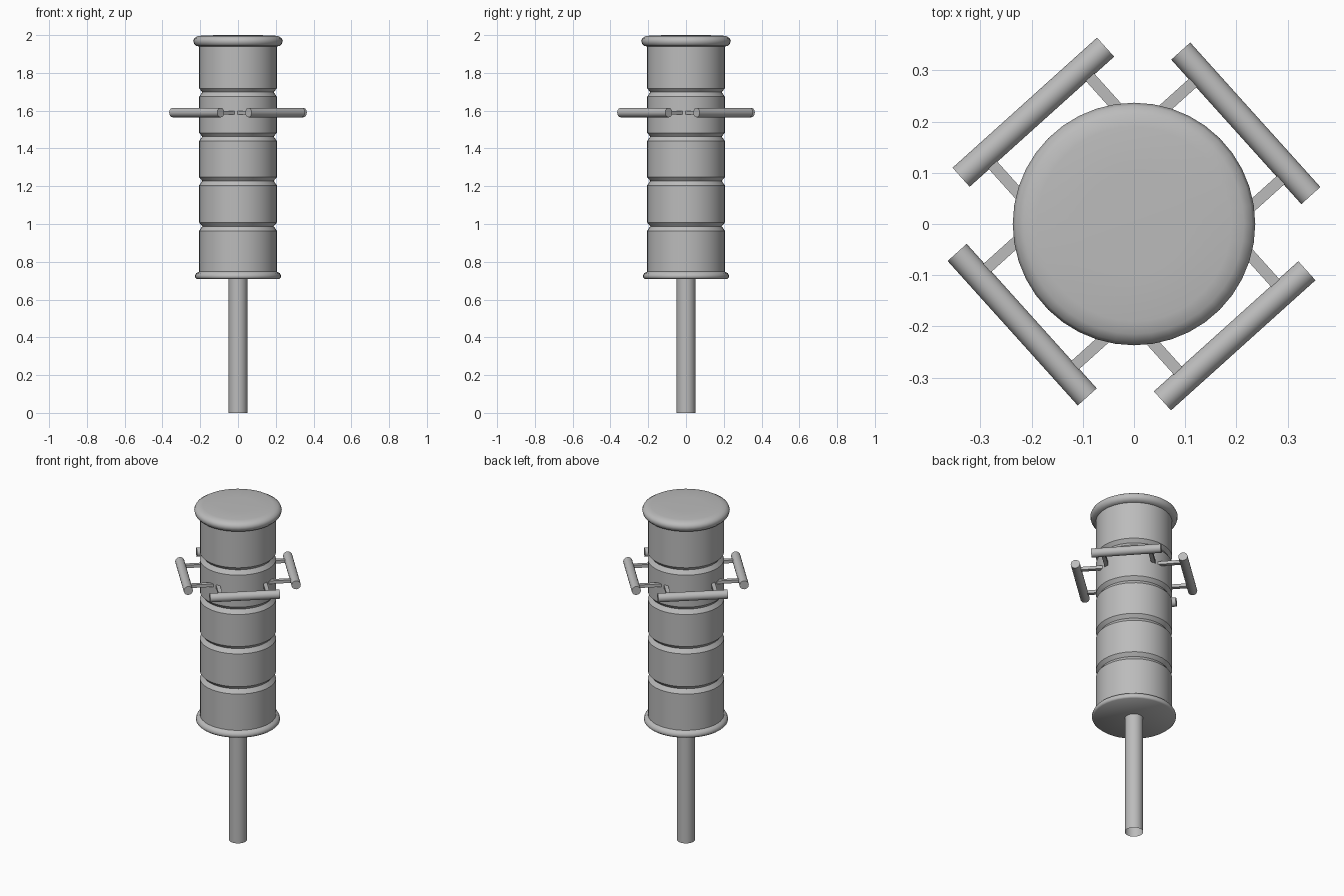
import bpy
import bmesh
from math import cos, sin, pi, radians
from mathutils import Matrix, Vector

cube = bpy.data.objects.get("Cube")
if cube:
    bpy.data.objects.remove(cube, do_unlink=True)

GREY = (0.5, 0.5, 0.5, 1)
mat = bpy.data.materials.new("plain grey")
mat.use_nodes = True
mat.diffuse_color = GREY
mat.node_tree.nodes["Principled BSDF"].inputs["Base Color"].default_value = GREY


def finish(name, bm, smooth_angle=30):
    bmesh.ops.remove_doubles(bm, verts=bm.verts, dist=1e-5)
    bmesh.ops.recalc_face_normals(bm, faces=bm.faces)
    mesh = bpy.data.meshes.new(name)
    bm.to_mesh(mesh)
    bm.free()
    mesh.materials.append(mat)
    obj = bpy.data.objects.new(name, mesh)
    bpy.context.collection.objects.link(obj)
    bpy.ops.object.select_all(action="DESELECT")
    obj.select_set(True)
    bpy.context.view_layer.objects.active = obj
    bpy.ops.object.shade_smooth_by_angle(angle=radians(smooth_angle))
    return obj


def lathe(name, profile, smooth_angle=30, steps=40):
    """Revolve (radius, height) points around the z axis."""
    bm = bmesh.new()
    verts = [bm.verts.new((r, 0, z)) for r, z in profile]
    edges = [bm.edges.new(pair) for pair in zip(verts, verts[1:])]
    bmesh.ops.spin(bm, geom=verts + edges, cent=(0, 0, 0), axis=(0, 0, 1),
                   angle=2 * pi, steps=steps, use_merge=True)
    return finish(name, bm, smooth_angle)


# Post, open at the foot
lathe("post", [(0.05, 0), (0.05, 0.715)], steps=24)

# Drum body with V-shaped grooves
R = 0.206
body = [(R, 0.73)]
for z in (0.988, 1.228, 1.463, 1.698):
    body += [(R, z - 0.024), (R - 0.017, z), (R, z + 0.02)]
body.append((R, 1.95))
lathe("drum_body", body, 20)

# Bottom rim with its closed underside
lathe("bottom_rim", [(0, 0.71), (0.22, 0.71), (0.227, 0.717), (0.227, 0.728),
                     (0.221, 0.74), (0.205, 0.748)], 50)

# Rounded top cap
lathe("top_cap", [(0.2, 1.94), (0.222, 1.942), (0.233, 1.955), (0.237, 1.97),
                  (0.231, 1.984), (0.215, 1.994), (0.19, 1.998),
                  (0.1, 2), (0, 2)], 60)

# Four handles around the drum, each on two struts
HANDLE_Z = 1.59
for i, place in enumerate(("back_left", "back_right", "front_right", "front_left")):
    turn = (Matrix.Translation((0, 0, HANDLE_Z))
            @ Matrix.Rotation(radians(42) + i * pi / 2, 4, "Z"))

    bm = bmesh.new()
    bmesh.ops.create_cone(
        bm, cap_ends=True, segments=20, radius1=0.025, radius2=0.025, depth=0.38,
        matrix=turn @ Matrix.Translation((0.294, 0, 0)) @ Matrix.Rotation(pi / 2, 4, "X"))
    finish(place + "_handle", bm)

    bm = bmesh.new()
    for side in (-1, 1):
        bmesh.ops.create_cube(
            bm, size=1, matrix=turn @ Matrix.Translation((0.217, side * 0.128, 0))
            @ Matrix.Diagonal((0.145, 0.022, 0.018, 1)))
    finish(place + "_struts", bm)
